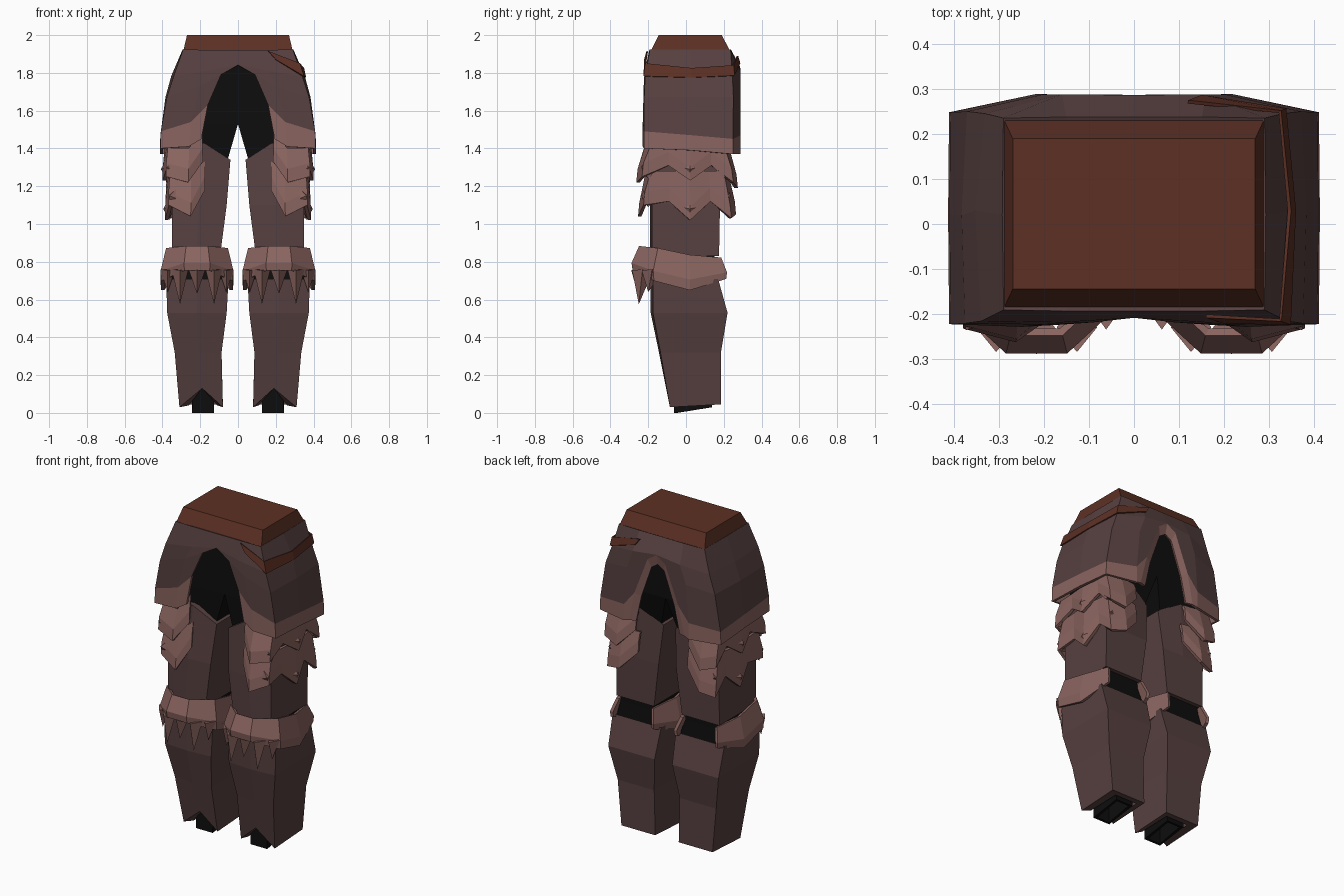
import bpy, bmesh

def material(name, rgb):
    m = bpy.data.materials.new(name)
    lin = [((c / 255 + 0.055) / 1.055) ** 2.4 for c in rgb]
    m.diffuse_color = (*lin, 1)
    return m

BROWN = material("brown leather", (92, 48, 36))
PLATE = material("dark plum plate", (87, 64, 64))
TRIM = material("light rose trim", (138, 100, 95))
BLACK = material("black cloth", (13, 13, 13))

def grid(name, rows, mats, closed=False, caps="", thick=0, mirror=True, rule=None):
    """Skin rows of points with quads; optional caps, thickness and mirroring."""
    bm = bmesh.new()
    vs = [[bm.verts.new(p) for p in r] for r in rows]
    n = len(rows[0])
    for i in range(len(rows) - 1):
        for j in range(n if closed else n - 1):
            k = (j + 1) % n
            f = bm.faces.new((vs[i][j], vs[i][k], vs[i + 1][k], vs[i + 1][j]))
            if rule:
                f.material_index = rule(i, j)
    if "first" in caps:
        bm.faces.new(vs[0])
    if "last" in caps:
        bm.faces.new(vs[-1])
    bmesh.ops.remove_doubles(bm, verts=bm.verts, dist=0.0005)
    bmesh.ops.recalc_face_normals(bm, faces=bm.faces)
    me = bpy.data.meshes.new(name)
    bm.to_mesh(me)
    bm.free()
    for m in mats:
        me.materials.append(m)
    ob = bpy.data.objects.new(name, me)
    bpy.context.collection.objects.link(ob)
    if thick:
        s = ob.modifiers.new("thickness", 'SOLIDIFY')
        s.thickness, s.offset = thick, 0
    if mirror:
        ob.modifiers.new("mirror", 'MIRROR')
    return ob

def box_ring(z, x0, x1, y0, y1, ridge=0.0, dz=0.0):
    """Rectangle with middle points on front and back; ridge pushes the front out."""
    xm = (x0 + x1) / 2
    return [(x0, y0, z), (xm, y0 - ridge, z + dz), (x1, y0, z),
            (x1, y1, z), (xm, y1, z), (x0, y1, z)]

def spike(name, base, tip, mat):
    grid(name, [base, [tip] * len(base)], [mat], closed=True, caps="first")

# Waist belt
grid("waist_belt", [box_ring(1.915, -.29, .29, -.187, .233), box_ring(2, -.27, .27, -.145, .19)],
     [BROWN], closed=True, caps="first last", mirror=False)

# Hip skirt: rows run from the front arch round the side to the back arch
skirt = [
    [(0, -.185, 1.92), (.15, -.185, 1.92), (.285, -.185, 1.92), (.285, .02, 1.92),
     (.285, .23, 1.92), (.15, .23, 1.92), (0, .23, 1.92), (0, .23, 1.92)],
    [(0, -.20, 1.84), (.16, -.21, 1.81), (.335, -.21, 1.78), (.345, .03, 1.78),
     (.325, .24, 1.78), (.16, .28, 1.81), (0, .28, 1.83), (0, .265, 1.77)],
    [(.09, -.21, 1.79), (.20, -.215, 1.73), (.37, -.215, 1.67), (.375, .02, 1.67),
     (.365, .245, 1.67), (.2, .28, 1.70), (.06, .28, 1.79), (.045, .265, 1.74)],
    [(.16, -.215, 1.63), (.25, -.22, 1.54), (.402, -.217, 1.49), (.402, .02, 1.47),
     (.402, .243, 1.45), (.22, .28, 1.47), (.15, .28, 1.56), (.115, .265, 1.54)],
    [(.195, -.215, 1.45), (.26, -.22, 1.41), (.405, -.217, 1.40), (.405, .02, 1.39),
     (.405, .243, 1.37), (.22, .28, 1.37), (.19, .275, 1.38), (.15, .265, 1.38)],
]
grid("hip_skirt", skirt, [PLATE, TRIM], thick=.018,
     rule=lambda i, j: int(i == 3 or j == 6))

# Slanted leather strap on one side only
grid("side_strap", [
    [(.16, -.205, 1.915), (.326, -.214, 1.85), (.346, .03, 1.825), (.325, .25, 1.84), (.12, .272, 1.89)],
    [(.20, -.218, 1.87), (.346, -.223, 1.782), (.357, .03, 1.775), (.336, .255, 1.785), (.15, .284, 1.85)]],
    [BROWN], thick=.008, mirror=False)

# Black undergarment at the hips, with an inverted V between the legs
grid("hip_lining", [
    [(0, -.13, 1.89), (.26, -.14, 1.89), (.26, .19, 1.89), (0, .19, 1.89)],
    [(0, -.13, 1.53), (.34, -.16, 1.53), (.34, .2, 1.53), (0, .2, 1.53)],
    [(.055, -.13, 1.34), (.33, -.15, 1.34), (.33, .16, 1.34), (.055, .16, 1.34)]],
    [BLACK], closed=True, caps="first last")

# Thigh plates
thigh_top = [(.04, -.15, 1.34), (.18, -.18, 1.43), (.34, -.17, 1.42),
             (.34, .18, 1.42), (.18, .19, 1.42), (.04, .16, 1.34)]
grid("thigh", [thigh_top, box_ring(1.1, .06, .35, -.18, .18, .01),
               box_ring(.83, .095, .35, -.18, .175, .01)],
     [PLATE], closed=True, caps="first last")

# Two layers of pointed scales round the outer thigh
path = [(.19, -.195), (.26, -.225), (.365, -.20), (.37, -.09), (.38, .02),
        (.37, .13), (.365, .215), (.28, .235), (.18, .22)]
layers = {"upper": (1.50, 1.40, (1.33, 1.22, 1.25, 1.31, 1.23, 1.31, 1.22, 1.19, 1.30), 0),
          "lower": (1.33, 1.28, (1.18, 1.04, 1.10, 1.12, 1.02, 1.12, 1.03, 1.05, 1.16), .012)}
for label, (z_in, z_top, lows, inset) in layers.items():
    top, mid, low = [], [], []
    for i, ((x, y), zb) in enumerate(zip(path, lows)):
        x, y = x - inset, y * (1 - inset * 3)
        flare = 1.10 if i in (1, 2, 4, 6, 7) else 1.0
        zt = z_in if i == 0 else z_top
        top.append((x, y * .94, zt))
        mid.append((.2 + (x - .2) * (1.05 if flare > 1 else .98), y * flare, zb + .07))
        low.append((.2 + (x - .2) * (1.06 if flare > 1 else .96), y * (flare + .03), zb))
    grid(label + "_scales", [top, mid, low], [TRIM], thick=.018)
    zc = lows[4] + .08
    spike(label + "_side_boss", [(.36 - inset, .02, zc + .07), (.36 - inset, .11, zc),
          (.375 - inset, .02, zc - .08), (.36 - inset, -.07, zc)], (.408 - inset, .02, zc - .02), TRIM)
    for y in (-.2, .2):
        zc = lows[2] + .05
        spike(label + "_corner_boss", [(.28, y, zc + .08), (.37 - inset, y * .6, zc + .03),
              (.37 - inset, y, zc - .06), (.27, y * 1.1, zc - .04)], (.375 - inset, y * 1.18, zc), TRIM)

# Black knee joint
grid("knee_joint", [box_ring(.9, .11, .335, -.15, .15), box_ring(.79, .10, .34, -.15, .15),
                    box_ring(.70, .07, .36, -.16, .16), box_ring(.6, .08, .35, -.15, .16)],
     [BLACK], closed=True, caps="first last")

# Knee band, open at the back
half = [(.14, .215, .82, .71), (.185, .02, .835, .65), (.185, -.17, .87, .70), (.065, -.28, .88, .755)]
wrap = half + [(-dx, y, a, b) for dx, y, a, b in reversed(half)]
K = .217
grid("knee_band", [
    [(K + dx * .84, y * .86, zt) for dx, y, zt, zb in wrap],
    [(K + dx, y, zb + (zt - zb) * .3) for dx, y, zt, zb in wrap],
    [(K + dx * .98, y * .98, zb) for dx, y, zt, zb in wrap]], [TRIM], thick=.018)

# Hanging fangs below the knee band
for dx, y, zt, w in ((-.155, -.20, .64, .04), (-.09, -.25, .575, .045), (0, -.255, .63, .045),
                     (.09, -.25, .575, .045), (.155, -.20, .64, .04)):
    x = K + dx
    spike("knee_fang", [(x - w, y + .02, .76), (x, y - .035, .755),
                        (x + w, y + .02, .76), (x, y + .07, .74)], (x, y, zt), TRIM)

# Shin plates with a notch above the foot
grid("shin", [
    box_ring(.71, .05, .38, -.175, .17, .015), box_ring(.53, .06, .375, -.175, .22, .012),
    box_ring(.32, .087, .335, -.135, .185, .008),
    [(.08, -.085, .03), (.19, -.10, .13), (.31, -.085, .03), (.31, .185, .045),
     (.19, .185, .045), (.08, .185, .045)],
    [(.11, -.06, .04), (.19, -.06, .13), (.26, -.06, .04), (.26, .15, .045),
     (.19, .15, .045), (.11, .15, .045)]], [PLATE], closed=True)

# Hollow black ankle stub
grid("ankle", [
    [(.135, -.055, .14), (.235, -.055, .14), (.235, .135, .14), (.135, .135, .14)],
    [(.135, -.055, 0), (.235, -.055, 0), (.235, .13, .03), (.135, .13, .03)]],
    [BLACK], closed=True, caps="first", thick=.022)
